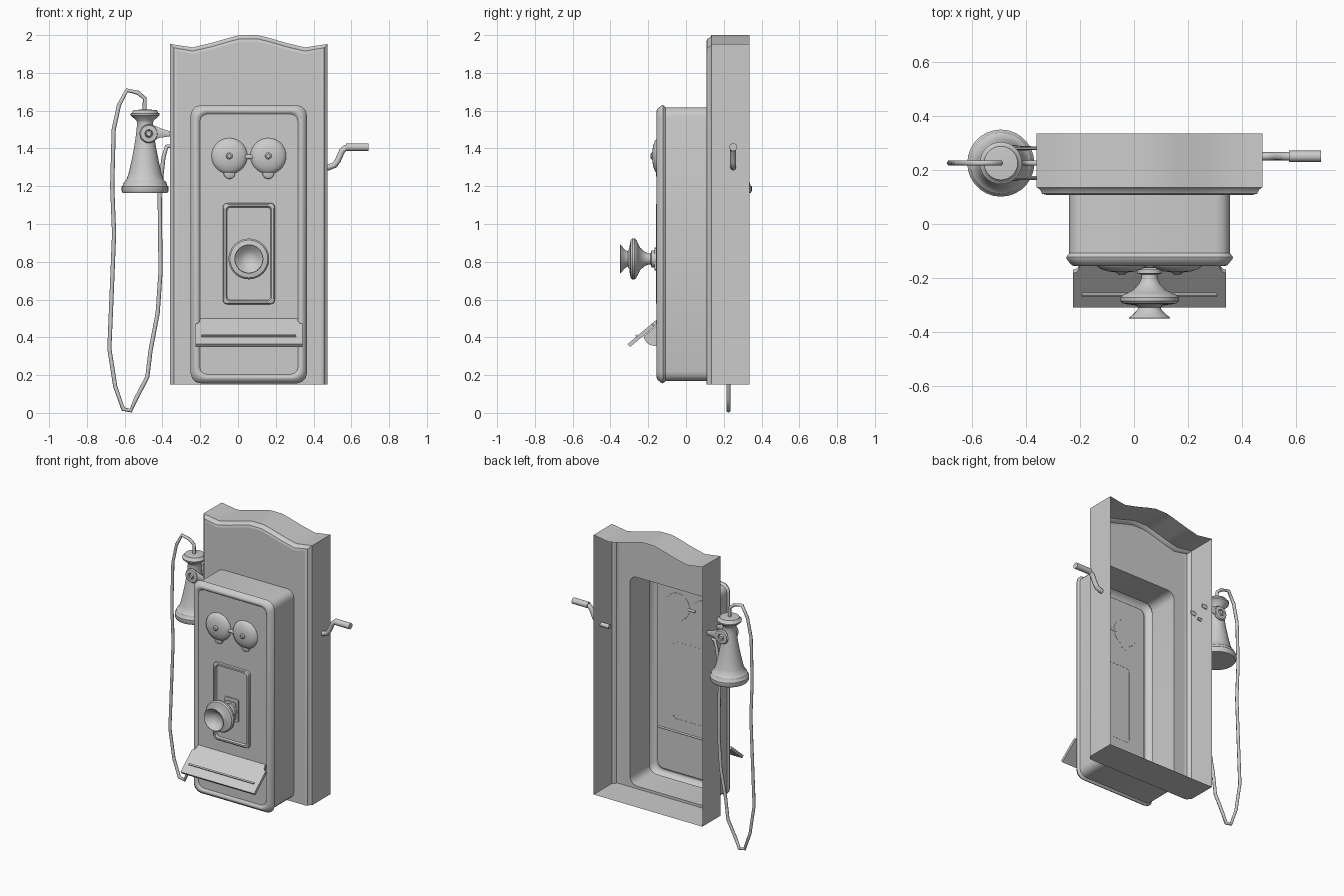
import bpy, bmesh
from math import sin, cos, pi, tau

CX = 0.0575  # centre line of the cabinet


def finish(bm, name):
    bmesh.ops.remove_doubles(bm, verts=bm.verts, dist=1e-5)
    bmesh.ops.recalc_face_normals(bm, faces=bm.faces)
    me = bpy.data.meshes.new(name)
    bm.to_mesh(me)
    bm.free()
    ob = bpy.data.objects.new(name, me)
    bpy.context.collection.objects.link(ob)
    return ob


def loft(name, rings, start=True, end=True):
    """Skin closed rings of equal point count, with optional end caps."""
    bm = bmesh.new()
    vs = [[bm.verts.new(p) for p in r] for r in rings]
    n = len(vs[0])
    for a, b in zip(vs, vs[1:]):
        for i in range(n):
            j = (i + 1) % n
            bm.faces.new((a[i], a[j], b[j], b[i]))
    if start:
        bm.faces.new(vs[0])
    if end:
        bm.faces.new(vs[-1])
    return finish(bm, name)


def revolve(name, profile, centre, axis, seg=28, start=True, end=True):
    """Spin (radius, position along axis) points round the y or z axis."""
    rings = []
    for r, h in profile:
        ring = []
        for i in range(seg):
            u, v = r * cos(tau * i / seg), r * sin(tau * i / seg)
            ring.append((centre[0] + u, h, centre[1] + v) if axis == 'y'
                        else (centre[0] + u, centre[1] + v, h))
        rings.append(ring)
    return loft(name, rings, start, end)


def rrect(cx, cz, hw, hz, r, y, seg=3):
    pts = []
    for k, (sx, sz) in enumerate(((1, 1), (-1, 1), (-1, -1), (1, -1))):
        for i in range(seg + 1):
            a = pi / 2 * (k + i / seg)
            pts.append((cx + sx * (hw - r) + r * cos(a), y, cz + sz * (hz - r) + r * sin(a)))
    return pts


def tube(name, pts, r, res=2):
    cu = bpy.data.curves.new(name, 'CURVE')
    cu.dimensions = '3D'
    cu.bevel_depth = r
    cu.bevel_resolution = res
    cu.use_fill_caps = True
    sp = cu.splines.new('POLY')
    sp.points.add(len(pts) - 1)
    for p, q in zip(sp.points, pts):
        p.co = (*q, 1)
    ob = bpy.data.objects.new(name, cu)
    bpy.context.collection.objects.link(ob)
    return ob


# Back board: open-backed shell with an arched top
def board_ring(inset, y):
    half = [(0.4175 - inset, 1.953), (0.2975, 1.935), (0.2, 1.958), (0.1, 1.987), (0.045, 2.0)]
    top = half + [(-x, z) for x, z in reversed(half)]
    pts = [(-0.4175 + inset, 0.15), (0.4175 - inset, 0.15)] + [(x, z - inset) for x, z in top]
    return [(CX + x, y, z) for x, z in pts]


loft("back_board_sides", [board_ring(0, 0.335), board_ring(0, 0.135), board_ring(0.012, 0.128),
                          board_ring(0.02, 0.112), board_ring(0.035, 0.108)], False, False)

# Board front, cut out where the box opens into it
BZ = 0.893
bm = bmesh.new()
for ring in (board_ring(0.035, 0.108), rrect(CX, BZ, 0.297, 0.725, 0.05, 0.108)):
    vs = [bm.verts.new(p) for p in ring]
    for i, v in enumerate(vs):
        bm.edges.new((v, vs[(i + 1) % len(vs)]))
bmesh.ops.triangle_fill(bm, edges=bm.edges[:], use_beauty=True, normal=(0, -1, 0))
finish(bm, "back_board_front")

# Front box with raised rim and door panel
loft("front_box", [rrect(CX, BZ, w, h, r, y) for w, h, r, y in (
    (0.297, 0.725, 0.05, 0.108), (0.297, 0.725, 0.05, -0.108), (0.308, 0.737, 0.055, -0.122),
    (0.306, 0.735, 0.055, -0.13), (0.288, 0.717, 0.05, -0.152), (0.278, 0.707, 0.05, -0.155),
    (0.270, 0.699, 0.045, -0.153), (0.260, 0.689, 0.04, -0.143))], False, True)

# Moulded frame on the door
loft("door_frame", [rrect(CX, 0.843, w, h, r, y) for w, h, r, y in (
    (0.138, 0.268, 0.022, -0.142), (0.136, 0.266, 0.022, -0.156), (0.131, 0.261, 0.02, -0.16),
    (0.121, 0.251, 0.02, -0.16), (0.115, 0.245, 0.018, -0.148))], False, True)

# Bells with centre nubs and lower lugs
for side, s in (("left", -1), ("right", 1)):
    c = (CX + s * 0.103, 1.36)
    revolve(f"bell_{side}", [(0.09, -0.142), (0.095, -0.148), (0.092, -0.155), (0.075, -0.167),
                             (0.05, -0.175), (0.02, -0.179)], c, 'y')
    revolve(f"bell_nub_{side}", [(0.018, -0.175), (0.017, -0.183), (0.01, -0.189)], c, 'y', 12)
    revolve(f"bell_lug_{side}", [(0.032, -0.142), (0.03, -0.152), (0.018, -0.158)],
            (c[0], 1.27), 'y', 14)
tube("bell_striker", [(CX - 0.03, -0.15, 1.355), (CX + 0.03, -0.15, 1.355)], 0.012)

# Mouthpiece mount and mouthpiece
MZ = 0.815
loft("mouthpiece_plate", [rrect(CX, MZ, w, w * 1.5, 0.006, y, 1) for w, y in (
    (0.052, -0.146), (0.052, -0.158), (0.04, -0.16), (0.04, -0.168))])
revolve("mouthpiece", [
    (0.046, -0.16), (0.046, -0.182), (0.03, -0.187), (0.03, -0.2), (0.04, -0.222), (0.06, -0.243),
    (0.085, -0.256), (0.1, -0.262), (0.108, -0.272), (0.108, -0.284), (0.1, -0.293), (0.08, -0.297),
    (0.055, -0.3), (0.041, -0.308), (0.045, -0.318), (0.06, -0.333), (0.077, -0.347),
    (0.074, -0.349), (0.058, -0.335), (0.04, -0.318), (0.02, -0.31)], (CX, MZ), 'y', 32, True, True)


# Sloping writing shelf, pencil ridge and support brackets
def on_shelf(x, s, t):
    return (CX + x, -0.143 - 0.765 * s - 0.646 * t, 0.49 - 0.646 * s + 0.765 * t)


half = [(0.283, 0.208), (0.283, 0.042), (0.27, 0.036), (0.262, 0.025), (0.258, 0.0)]
outline = half + [(-x, s) for x, s in reversed(half)]
loft("shelf", [[on_shelf(x, s, t) for x, s in outline] for t in (-0.009, 0.011)])
loft("shelf_pencil_ridge", [[on_shelf(x, s, t) for x, s in (
    (-0.25, 0.138), (0.25, 0.138), (0.25, 0.148), (-0.25, 0.148))] for t in (0.008, 0.02)])
for side, s in (("left", -1), ("right", 1)):
    prof = [(-0.14, 0.475)] + [(-0.165 + 0.06 * cos(a), 0.415 + 0.06 * sin(a))
                               for a in [pi + 0.15 + i * 0.19 for i in range(9)]] + [(-0.14, 0.365)]
    loft(f"shelf_bracket_{side}", [[(CX + s * 0.2 + d, y, z) for y, z in prof]
                                   for d in (-0.012, 0.012)])

# Crank with handle
tube("crank_arm", [(0.41, 0.25, 1.3), (0.48, 0.25, 1.3), (0.512, 0.25, 1.312), (0.528, 0.25, 1.335),
                   (0.552, 0.25, 1.388), (0.57, 0.25, 1.403), (0.6, 0.25, 1.407)], 0.016)
tube("crank_handle", [(0.572, 0.25, 1.407), (0.69, 0.25, 1.407)], 0.021, 3)

# Receiver
RX, RY = -0.492, 0.225
revolve("receiver", [
    (0.1, 1.165), (0.118, 1.165), (0.124, 1.175), (0.124, 1.198), (0.116, 1.206), (0.112, 1.222),
    (0.1, 1.232), (0.088, 1.265), (0.074, 1.325), (0.061, 1.39), (0.051, 1.45), (0.045, 1.5),
    (0.042, 1.535), (0.046, 1.548), (0.076, 1.574), (0.078, 1.584), (0.068, 1.59), (0.062, 1.603),
    (0.02, 1.606)], (RX, RY), 'z', 28)

# Forked switch hook: two tapering arms ending in eyes
for side, s in (("front", -1), ("rear", 1)):
    y = RY + s * 0.055
    rings = []
    for x, z, hy, hz in ((-0.325, 1.48, 0.006, 0.014), (-0.37, 1.478, 0.007, 0.016),
                         (-0.41, 1.482, 0.008, 0.026), (-0.45, 1.484, 0.008, 0.042)):
        rings.append([(x, y + hy * cos(tau * i / 10), z + hz * sin(tau * i / 10)) for i in range(10)])
    loft(f"hook_arm_{side}", rings)
    revolve(f"hook_eye_{side}", [(0.044, y - s * 0.008), (0.05, y), (0.044, y + s * 0.01),
                                 (0.022, y + s * 0.012), (0.018, y + s * 0.004),
                                 (0.012, y + s * 0.014)], (-0.472, 1.478), 'y', 18)

# Cord hanging in a long loop from receiver to cabinet
path = [(-0.494, 1.6), (-0.494, 1.665), (-0.53, 1.695), (-0.588, 1.708), (-0.63, 1.63), (-0.658, 1.5),
        (-0.666, 1.2), (-0.656, 0.95), (-0.666, 0.7), (-0.681, 0.34), (-0.65, 0.14), (-0.608, 0.02),
        (-0.568, 0.012), (-0.54, 0.075), (-0.48, 0.19), (-0.463, 0.33), (-0.425, 0.53),
        (-0.41, 0.75), (-0.415, 1.17), (-0.395, 1.35), (-0.378, 1.41), (-0.335, 1.415)]
tube("receiver_cord", [(x, RY, z) for x, z in path], 0.011, 1)

# Smooth rounded surfaces, keep edges crisp
for ob in bpy.context.collection.objects:
    if ob.type == 'MESH':
        ob.select_set(True)
        bpy.context.view_layer.objects.active = ob
bpy.ops.object.shade_smooth_by_angle(angle=0.6)
